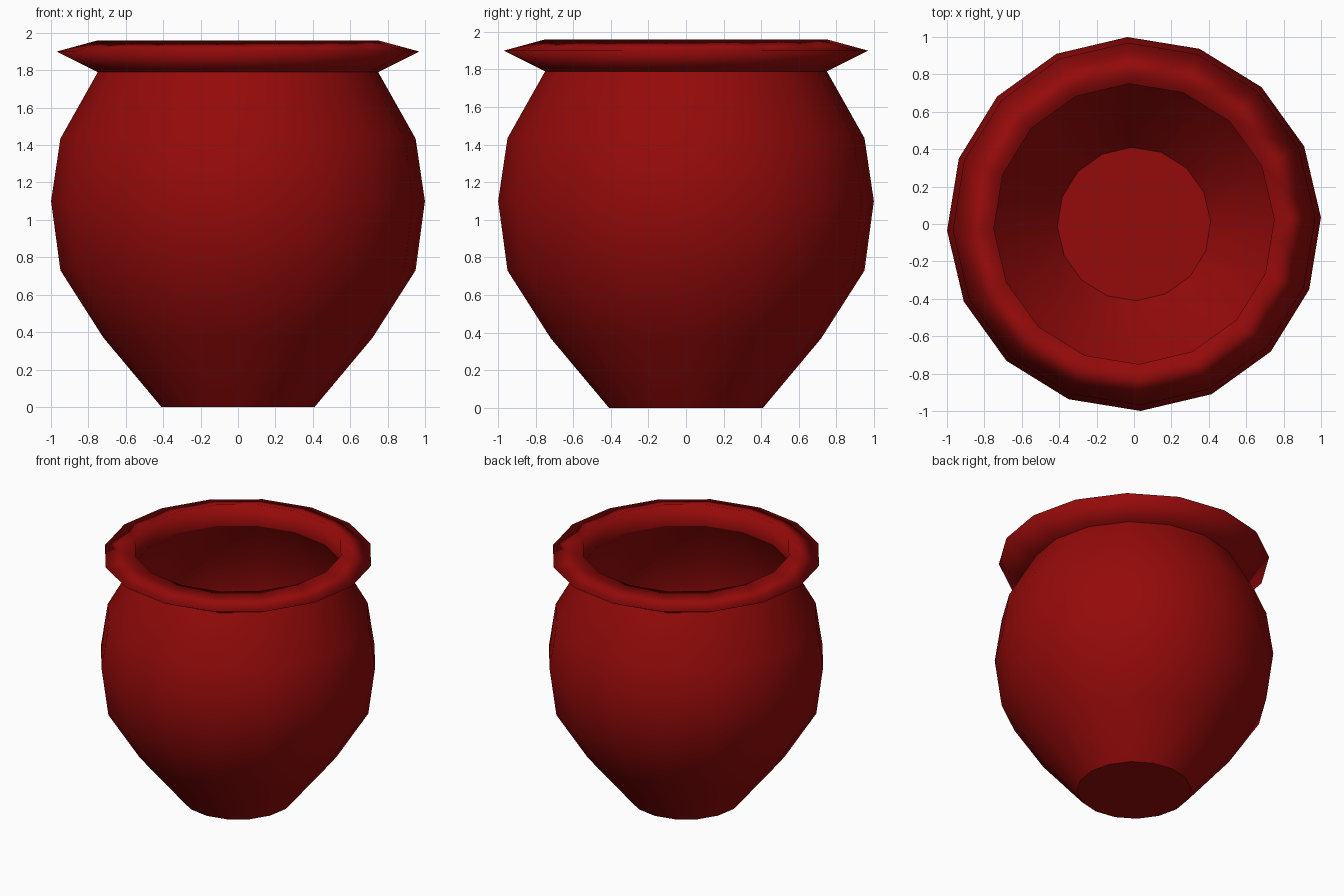
import bpy, bmesh
from math import cos, sin, pi, radians

if "Cube" in bpy.data.objects:
    bpy.data.objects.remove(bpy.data.objects["Cube"])

SIDES = 16
TURN = radians(2)   # slight twist of the rings so the corners match

# thin wall, flared rim: (radius, height)
WALL = [(0.41, 0.0), (0.72, 0.37), (0.95, 0.73), (1.0, 1.10), (0.95, 1.435),
        (0.75, 1.79), (0.97, 1.90), (0.75, 1.96)]
NECK = 5   # ring where the hollow rim closes back onto the wall


def ring(bm, r, z):
    return [bm.verts.new((r * cos(2 * pi * i / SIDES + TURN),
                          r * sin(2 * pi * i / SIDES + TURN), z)) for i in range(SIDES)]


def bridge(bm, a, b):
    for i in range(SIDES):
        j = (i + 1) % SIDES
        bm.faces.new((a[i], a[j], b[j], b[i])).smooth = True


bm = bmesh.new()
rings = [ring(bm, r, z) for r, z in WALL]
for a, b in zip(rings, rings[1:]):
    bridge(bm, a, b)
# inner side of the rim, from the lip down to the neck
bridge(bm, rings[-1], rings[NECK])
# flat underside with a crisp edge
base = bm.faces.new(rings[0][::-1])
for e in base.edges:
    e.smooth = False

mesh = bpy.data.meshes.new("pot")
bm.to_mesh(mesh)
bm.free()
pot = bpy.data.objects.new("pot", mesh)
bpy.context.collection.objects.link(pot)

# dark red glaze
red = bpy.data.materials.new("red_glaze")
red.diffuse_color = (0.3, 0.003, 0.003, 1)
red.use_nodes = True
red.node_tree.nodes["Principled BSDF"].inputs["Base Color"].default_value = red.diffuse_color
mesh.materials.append(red)
